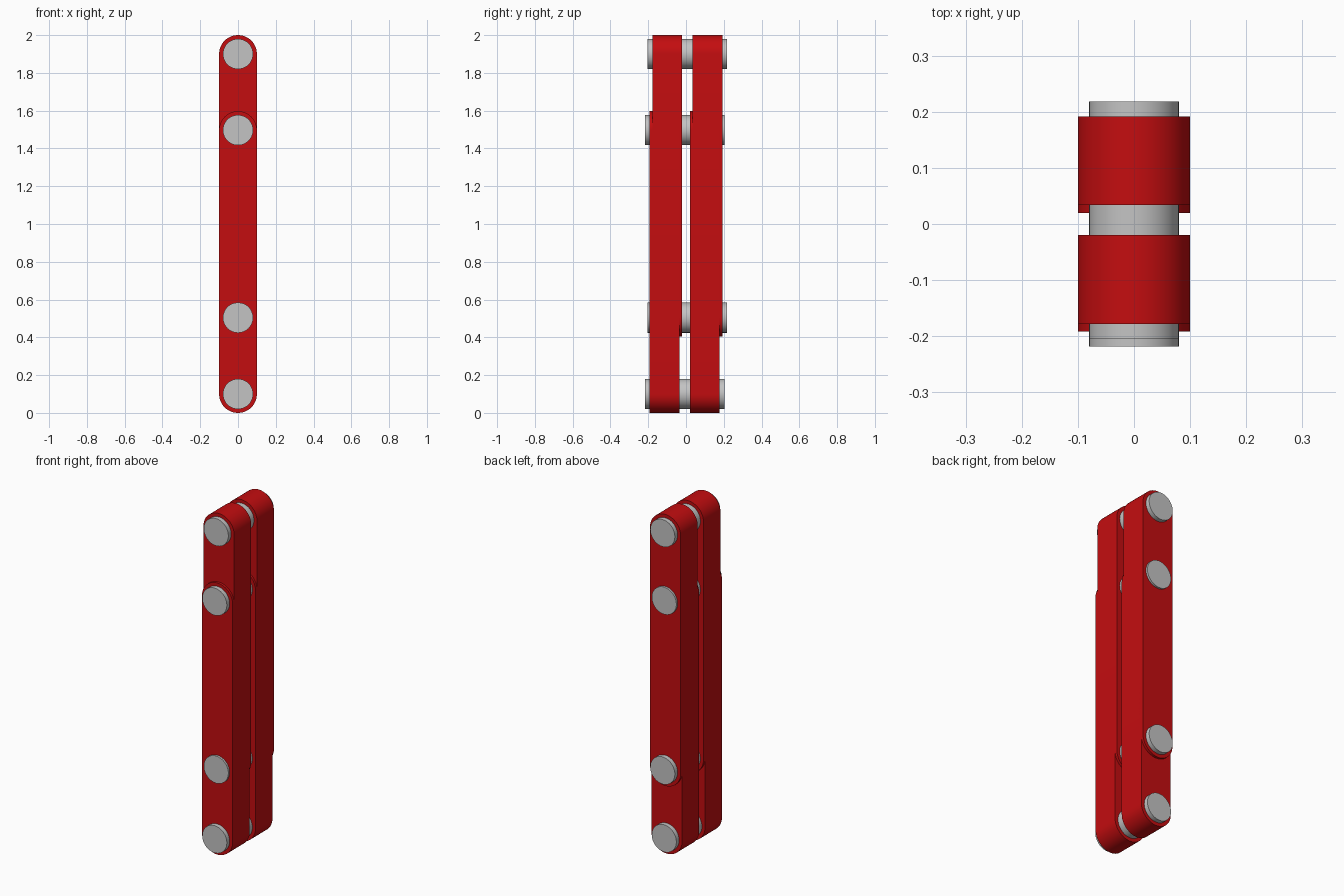
import bpy, bmesh, math

if "Cube" in bpy.data.objects:
    bpy.data.objects.remove(bpy.data.objects["Cube"])


def material(name, rgb):
    m = bpy.data.materials.new(name)
    m.diffuse_color = (*rgb, 1)
    m.use_nodes = True
    m.node_tree.nodes["Principled BSDF"].inputs["Base Color"].default_value = m.diffuse_color
    return m


RED = material("red_paint", (0.55, 0.004, 0.005))
GREY = material("grey_metal", (0.55, 0.55, 0.55))


def extrude_outline(name, points, y0, y1, mat):
    """Extrude an x-z outline from y0 to y1, with smooth curved sides."""
    bm = bmesh.new()
    face = bm.faces.new([bm.verts.new((x, y0, z)) for x, z in points])
    moved = bmesh.ops.extrude_face_region(bm, geom=[face])["geom"]
    bmesh.ops.translate(bm, vec=(0, y1 - y0, 0),
                        verts=[v for v in moved if isinstance(v, bmesh.types.BMVert)])
    bmesh.ops.recalc_face_normals(bm, faces=bm.faces)
    mesh = bpy.data.meshes.new(name)
    bm.to_mesh(mesh)
    bm.free()
    mesh.materials.append(mat)
    obj = bpy.data.objects.new(name, mesh)
    bpy.context.collection.objects.link(obj)
    bpy.context.view_layer.objects.active = obj
    obj.select_set(True)
    bpy.ops.object.shade_smooth_by_angle(angle=math.radians(30))
    obj.select_set(False)


def arc(radius, z, start, end, steps):
    angles = [start + (end - start) * i / steps for i in range(steps + 1)]
    return [(radius * math.cos(a), z + radius * math.sin(a)) for a in angles]


def bar(name, z0, z1, y0, y1):
    outline = arc(0.1, z1, 0, math.pi, 24) + arc(0.1, z0, math.pi, 2 * math.pi, 24)
    extrude_outline(name, outline, y0, y1, RED)


def pin(name, z, y0, y1):
    extrude_outline(name, arc(0.08, z, 0, 2 * math.pi, 48)[:-1], y0, y1, GREY)


# Pin heights: the lower and upper links overlap between the middle pair
BOTTOM, LOW, HIGH, TOP = 0.1, 0.504, 1.497, 1.9

# Round-ended link bars, the upper pair set slightly behind the lower pair
bar("lower_front_bar", BOTTOM, HIGH, -0.192, -0.034)
bar("lower_back_bar", BOTTOM, HIGH, 0.020, 0.178)
bar("upper_front_bar", LOW, TOP, -0.178, -0.020)
bar("upper_back_bar", LOW, TOP, 0.034, 0.192)

# Through pins, two for each link
for name, z in (("bottom_pin", BOTTOM), ("upper_middle_pin", HIGH)):
    pin(name, z, -0.218, 0.204)
for name, z in (("lower_middle_pin", LOW), ("top_pin", TOP)):
    pin(name, z, -0.204, 0.218)
